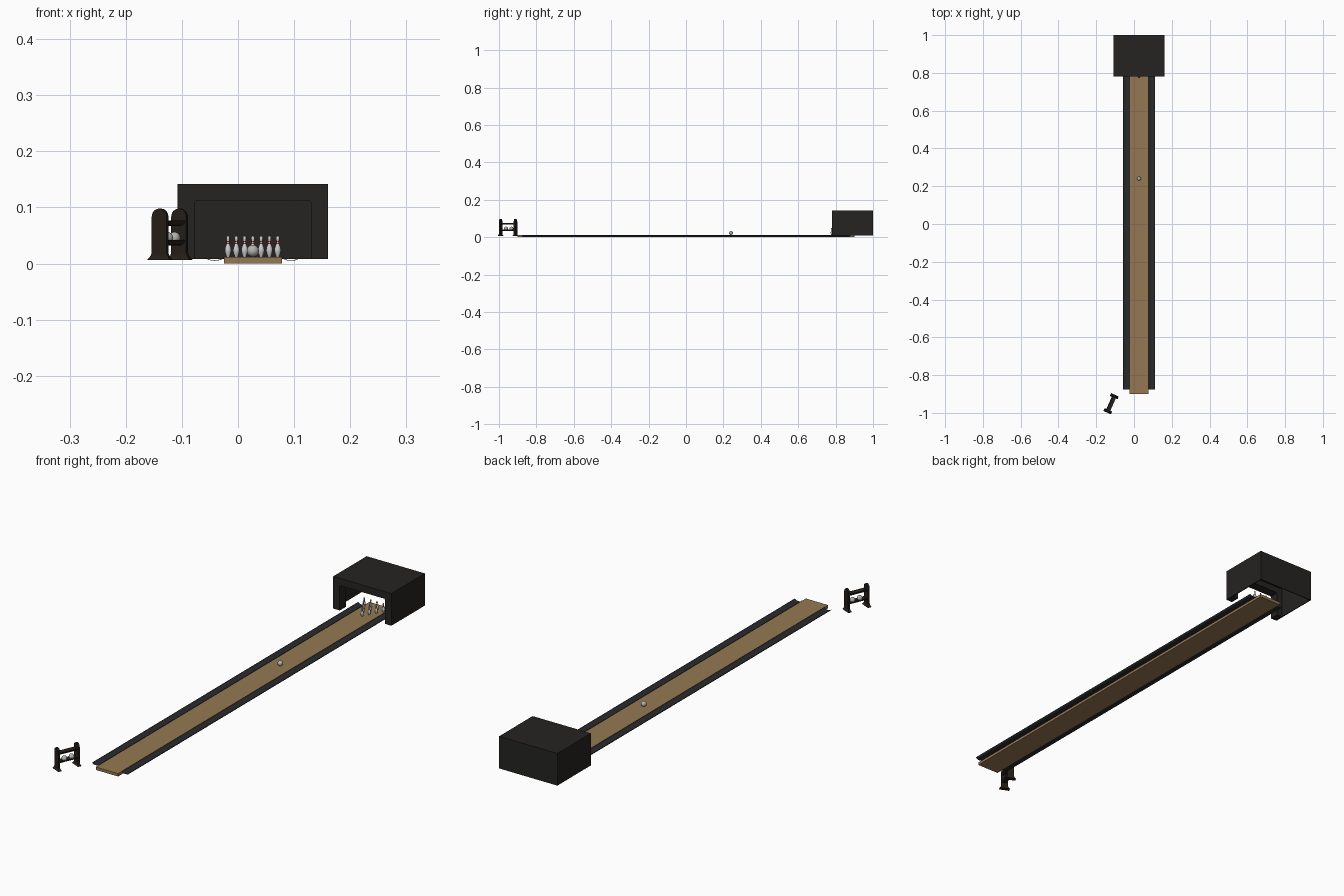
import bpy, bmesh, math
from mathutils import Matrix, Vector

if "Cube" in bpy.data.objects:
    bpy.data.objects.remove(bpy.data.objects["Cube"])


def material(name, rgb):
    m = bpy.data.materials.new(name)
    m.diffuse_color = (*rgb, 1)
    m.use_nodes = True
    m.node_tree.nodes["Principled BSDF"].inputs["Base Color"].default_value = m.diffuse_color
    return m


DARK = material("dark_housing", (0.018, 0.017, 0.015))
GUTTER = material("gutter_grey", (0.022, 0.023, 0.025))
WOOD = material("lane_wood", (0.30, 0.19, 0.085))
RACK = material("rack_dark", (0.018, 0.013, 0.009))
WHITE = material("pin_white", (0.7, 0.7, 0.7))
RED = material("pin_red", (0.5, 0.02, 0.02))
BALL = material("ball_grey", (0.45, 0.45, 0.43))

CX = 0.0265          # lane centre line
LANE_TOP = 0.012


def finish(bm, name, mats, matrix=None, smooth=False):
    bmesh.ops.recalc_face_normals(bm, faces=bm.faces)
    me = bpy.data.meshes.new(name)
    bm.to_mesh(me)
    bm.free()
    for m in mats:
        me.materials.append(m)
    ob = bpy.data.objects.new(name, me)
    bpy.context.collection.objects.link(ob)
    if matrix:
        ob.matrix_world = matrix
    if smooth:
        bpy.context.view_layer.objects.active = ob
        bpy.ops.object.select_all(action='DESELECT')
        ob.select_set(True)
        bpy.ops.object.shade_smooth_by_angle(angle=math.radians(40))
    return ob


def box(name, x, y, z, mat):
    bm = bmesh.new()
    size = (x[1] - x[0], y[1] - y[0], z[1] - z[0])
    mid = Vector(((x[0] + x[1]) / 2, (y[0] + y[1]) / 2, (z[0] + z[1]) / 2))
    bmesh.ops.create_cube(bm, size=1, matrix=Matrix.Translation(mid) @ Matrix.Diagonal((*size, 1)))
    return finish(bm, name, [mat])


def extrude_xz(name, pts, y0, y1, mat, matrix=None, smooth=False):
    """Closed x-z outline extruded along y."""
    bm = bmesh.new()
    f = bm.faces.new([bm.verts.new((x, y0, z)) for x, z in pts])
    new = bmesh.ops.extrude_face_region(bm, geom=[f])["geom"]
    bmesh.ops.translate(bm, vec=(0, y1 - y0, 0), verts=[v for v in new if isinstance(v, bmesh.types.BMVert)])
    return finish(bm, name, [mat], matrix, smooth)


def trough(half, z_edge, z_mid, thick, n=10):
    """Curved tray cross-section."""
    top = []
    for i in range(n + 1):
        a = math.pi * i / n
        top.append((-half * math.cos(a), z_edge - (z_edge - z_mid) * math.sin(a)))
    return top + [(x, z - thick) for x, z in reversed(top)]


# Lane and gutters
box("lane", (CX - 0.0515, CX + 0.0515), (-0.9, 0.9), (0, LANE_TOP), WOOD)
for s, side in ((-1, "left"), (1, "right")):
    extrude_xz(side + "_gutter", trough(0.0165, 0.013, 0.006, 0.001), -0.875, 0.875, GUTTER,
               Matrix.Translation((CX + s * 0.068, 0, 0)), True)

# Pin housing: front frame with opening, thin shell behind, open underneath
HW, Z0, Z1 = 0.134, 0.008, 0.142
W, B = 0.030, 0.004
r = 0.003
frame = [(-HW, Z0), (-HW, Z1), (HW, Z1), (HW, Z0), (HW - W, Z0),
         (HW - W, Z1 - W - r), (HW - W - r, Z1 - W),
         (-HW + W + r, Z1 - W), (-HW + W, Z1 - W - r), (-HW + W, Z0)]
at_cx = Matrix.Translation((CX, 0, 0))
extrude_xz("housing_front_frame", frame, 0.78, 0.82, DARK, at_cx)
shell = [(-HW, Z0), (-HW, Z1), (HW, Z1), (HW, Z0), (HW - B, Z0),
         (HW - B, Z1 - B), (-HW + B, Z1 - B), (-HW + B, Z0)]
extrude_xz("housing_shell", shell, 0.82, 1.0, DARK, at_cx)
box("housing_back", (CX - HW + B, CX + HW - B), (1.0 - B, 1.0), (Z0, Z1 - B), DARK)

# Pins: lathed profile with two red neck bands
PROFILE = [(0, 0), (0.0027, 0), (0.0034, 0.002), (0.0046, 0.0055), (0.0057, 0.010), (0.0058, 0.0125),
           (0.0050, 0.0168), (0.0037, 0.0203), (0.0027, 0.0232), (0.0024, 0.0243), (0.0023, 0.0256),
           (0.0023, 0.0267), (0.0024, 0.0279), (0.0029, 0.0310), (0.0031, 0.0334), (0.0028, 0.0353),
           (0.0018, 0.0367), (0, 0.0372)]


def pin(name, x, y, seg=20):
    bm = bmesh.new()
    rings = []
    for rad, z in PROFILE:
        count = seg if rad else 1
        rings.append([bm.verts.new((rad * math.cos(2 * math.pi * k / seg),
                                    rad * math.sin(2 * math.pi * k / seg), z)) for k in range(count)])
    for i in range(len(rings) - 1):
        a, b = rings[i], rings[i + 1]
        for k in range(seg):
            quad = [a[k % len(a)], a[(k + 1) % len(a)], b[(k + 1) % len(b)], b[k % len(b)]]
            f = bm.faces.new(list(dict.fromkeys(quad)))
            f.material_index = 1 if i in (8, 11) else 0
    finish(bm, name, [WHITE, RED], Matrix.Translation((x, y, LANE_TOP)), True)


PITCH = 0.0295
for row in range(4):
    for k in range(row + 1):
        pin(f"pin_{row + 1}_{k + 1}", CX + (k - row / 2) * PITCH, 0.779 + row * PITCH * 0.866)


def ball(name, loc):
    bm = bmesh.new()
    bmesh.ops.create_uvsphere(bm, u_segments=32, v_segments=16, radius=0.0107)
    finish(bm, name, [BALL], Matrix.Translation(loc), True)


ball("rolling_ball", (CX, 0.24, LANE_TOP + 0.0107))

# Ball rack: two end panels with flared feet, two trays, two balls
rack = Matrix.Translation((-0.1215, -0.9515, 0)) @ Matrix.Rotation(math.radians(-23.6), 4, 'Z')
PW, TOP = 0.0145, 0.098
arch = [(PW * math.cos(math.pi * i / 12), TOP - PW + PW * math.sin(math.pi * i / 12)) for i in range(13)]
panel = [(0.022, 0.006), (0.0205, 0.009), (0.0165, 0.014), (PW, 0.019)] + arch + \
        [(-PW, 0.019), (-0.0165, 0.014), (-0.0205, 0.009), (-0.022, 0.006)]
for s, end in ((-1, "front"), (1, "rear")):
    y = s * 0.0435
    extrude_xz(f"rack_{end}_panel", panel, y - 0.004, y + 0.004, RACK, rack)
    # wedge foot flaring along the rack axis
    bm = bmesh.new()
    bmesh.ops.create_cube(bm, size=1, matrix=Matrix.Translation((0, y, 0.010)) @
                          Matrix.Diagonal((0.044, 0.016, 0.008, 1)))
    for v in bm.verts:
        if v.co.z > 0.01:
            v.co.x *= 0.75
            v.co.y = y + (v.co.y - y) * 0.5
    finish(bm, f"rack_{end}_foot", [RACK], rack)
for name, edge in (("lower", 0.042), ("upper", 0.077)):
    extrude_xz(f"rack_{name}_tray", trough(0.0115, edge, edge - 0.007, 0.003), -0.04, 0.04, RACK, rack, True)
for i, y in enumerate((-0.012, 0.020)):
    ball(f"rack_ball_{i + 1}", rack @ Vector((0, y, 0.0457)))
